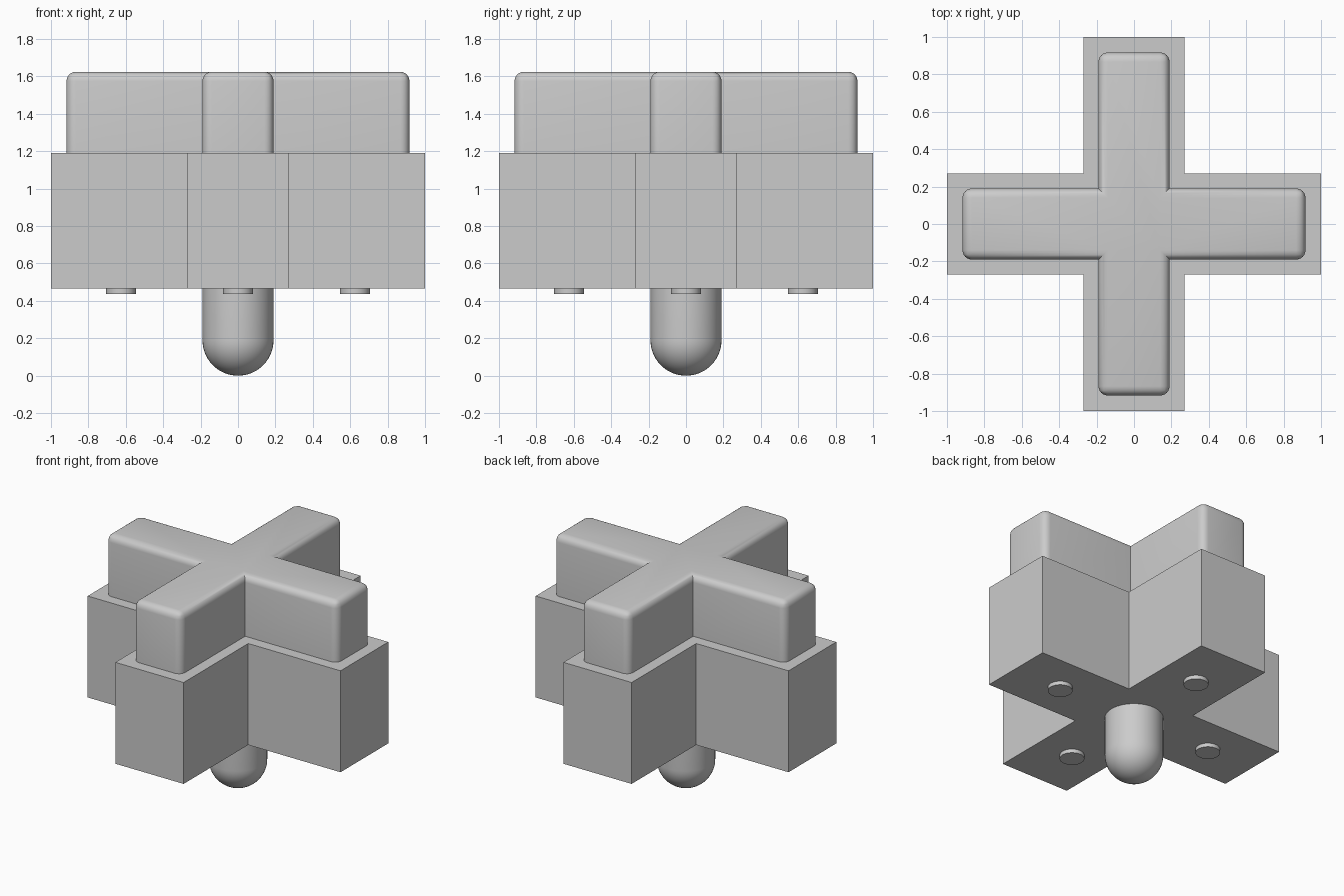
import bpy
import bmesh
import math
from mathutils import Matrix

cube = bpy.data.objects.get("Cube")
if cube:
    bpy.data.objects.remove(cube, do_unlink=True)

# Single plain grey
GREY = (0.6, 0.6, 0.6, 1.0)
grey = bpy.data.materials.new("plain_grey")
grey.use_nodes = True
grey.diffuse_color = GREY
for node in grey.node_tree.nodes:
    if node.type == 'BSDF_PRINCIPLED':
        node.inputs["Base Color"].default_value = GREY


def finish(bm, name, smooth=True):
    bmesh.ops.recalc_face_normals(bm, faces=bm.faces)
    mesh = bpy.data.meshes.new(name)
    bm.to_mesh(mesh)
    bm.free()
    mesh.materials.append(grey)
    obj = bpy.data.objects.new(name, mesh)
    bpy.context.collection.objects.link(obj)
    if smooth:
        bpy.ops.object.select_all(action='DESELECT')
        obj.select_set(True)
        bpy.context.view_layer.objects.active = obj
        bpy.ops.object.shade_smooth_by_angle(angle=math.radians(35))
    return obj


def cross_prism(reach, half, bottom, top):
    """Plus-shaped block: one arm end repeated at four quarter turns."""
    bm = bmesh.new()
    ring = []
    for turn in range(4):
        spin = Matrix.Rotation(turn * math.pi / 2, 3, 'Z')
        for x, y in ((reach, -half), (reach, half), (half, half)):
            v = bm.verts.new((x, y, bottom))
            v.co = spin @ v.co
            ring.append(v)
    base = bm.faces.new(ring)
    grown = bmesh.ops.extrude_face_region(bm, geom=[base], use_keep_orig=True)
    for item in grown["geom"]:
        if isinstance(item, bmesh.types.BMVert):
            item.co.z = top
    return bm


# Wide cross-shaped body
finish(cross_prism(1.0, 0.27, 0.465, 1.19), "body", smooth=False)

# Narrower cap, rounded on its top rim and outer upright edges
reach, top = 0.917, 1.625
bm = cross_prism(reach, 0.19, 1.19, top)
rounded = []
for e in bm.edges:
    a, b = (v.co for v in e.verts)
    on_top = min(a.z, b.z) > top - 0.01
    upright = abs(a.z - b.z) > 0.1
    outer = max(abs(a.x), abs(a.y)) > reach - 0.01
    if on_top or (upright and outer):
        rounded.append(e)
bmesh.ops.bevel(bm, geom=rounded, offset=0.05, offset_type='OFFSET',
                segments=6, profile=0.5, affect='EDGES')
finish(bm, "cap")

# Round-ended pin under the centre, turned from a profile
bm = bmesh.new()
radius, steps = 0.19, 14
path = [(radius * math.sin(i * math.pi / 2 / steps),
         radius - radius * math.cos(i * math.pi / 2 / steps))
        for i in range(steps + 1)]
path += [(radius, 0.47), (0, 0.47)]
verts = [bm.verts.new((x, 0, z)) for x, z in path]
edges = [bm.edges.new(pair) for pair in zip(verts, verts[1:])]
bmesh.ops.spin(bm, geom=verts + edges, cent=(0, 0, 0), axis=(0, 0, 1),
               angle=math.tau, steps=48)
bmesh.ops.remove_doubles(bm, verts=bm.verts, dist=0.0005)
finish(bm, "pin")

# One small round foot under each arm
for i, side in enumerate(("left", "back", "right", "front")):
    angle = i * math.pi / 2
    spot = (0.625 * math.cos(angle), 0.625 * math.sin(angle), 0.453)
    bm = bmesh.new()
    bmesh.ops.create_cone(bm, cap_ends=True, segments=32, radius1=0.08,
                          radius2=0.08, depth=0.03,
                          matrix=Matrix.Translation(spot))
    finish(bm, side + "_foot")
